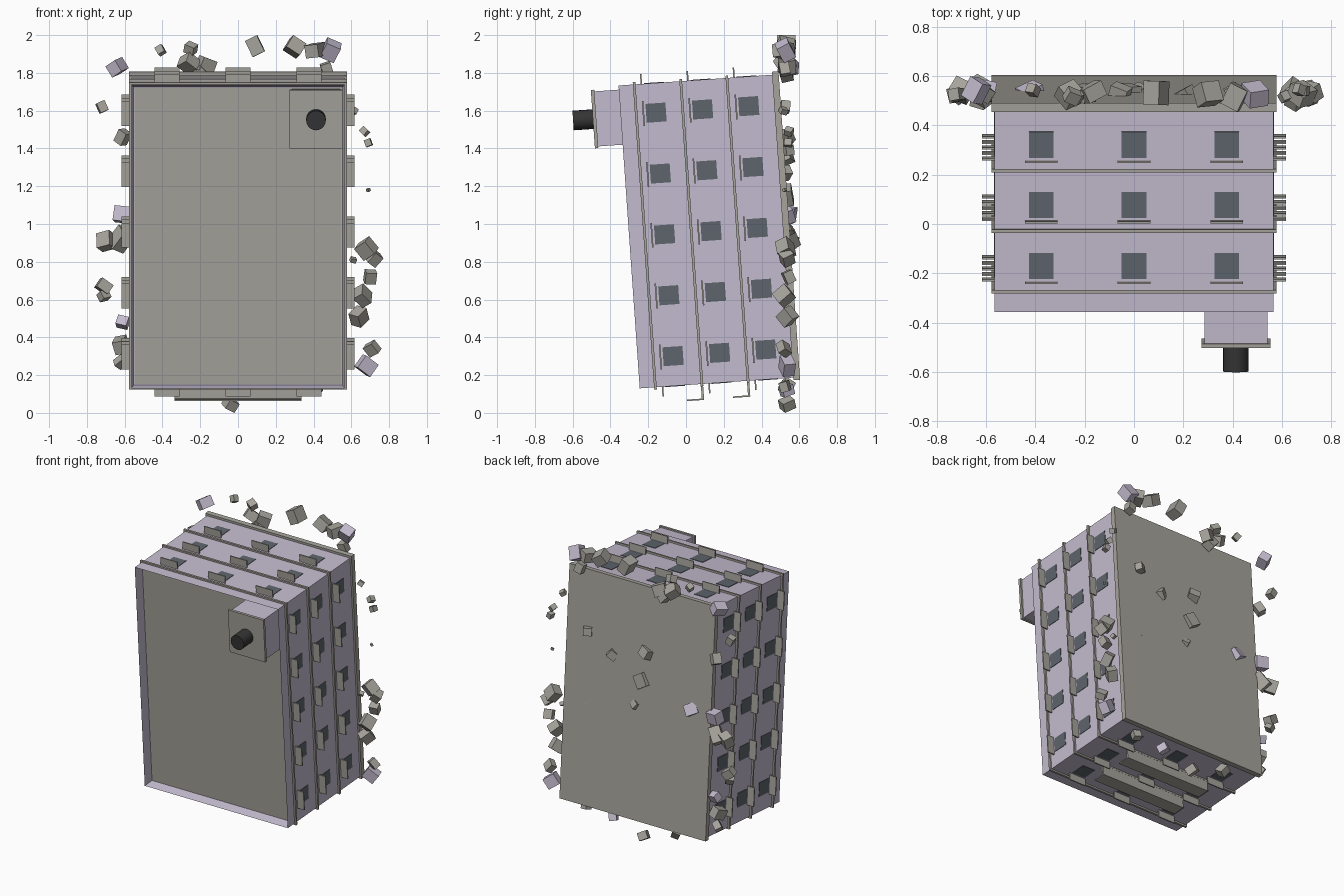
import bpy, bmesh, math, random
from mathutils import Matrix, Vector, Euler

if "Cube" in bpy.data.objects:
    bpy.data.objects.remove(bpy.data.objects["Cube"])

random.seed(4)
# The building lies on its back wall: roof towards -y, base towards +y, tilted 4 degrees
TILT = Matrix.Translation((0, -0.245, 0.13)) @ Matrix.Rotation(math.radians(4), 4, 'X')
W, H, L = 0.565, 1.607, 0.82          # half width, depth of wall, length to base
FLOORS = (0.083, 0.33, 0.575)         # string course positions


def material(name, rgb):
    m = bpy.data.materials.new(name)
    m.diffuse_color = (*rgb, 1)
    m.use_nodes = True
    m.node_tree.nodes["Principled BSDF"].inputs["Base Color"].default_value = m.diffuse_color
    return m


LILAC = material("lilac_wall", (0.55, 0.50, 0.62))
STONE = material("stone", (0.38, 0.37, 0.33))
GLASS = material("glass", (0.11, 0.13, 0.15))
DARK = material("dark_metal", (0.035, 0.035, 0.035))


def finish(name, bm, mat, matrix=TILT):
    bmesh.ops.recalc_face_normals(bm, faces=bm.faces)
    me = bpy.data.meshes.new(name)
    bm.to_mesh(me)
    bm.free()
    me.materials.append(mat)
    ob = bpy.data.objects.new(name, me)
    ob.matrix_world = matrix
    bpy.context.collection.objects.link(ob)
    return ob


def add_box(bm, lo, hi):
    lo, hi = Vector(lo), Vector(hi)
    size = hi - lo
    m = Matrix.Translation((lo + hi) / 2) @ Matrix.Diagonal((*size, 1))
    bmesh.ops.create_cube(bm, size=1, matrix=m)


def boxes(name, mat, items):
    bm = bmesh.new()
    for lo, hi in items:
        add_box(bm, lo, hi)
    return finish(name, bm, mat)


# Main block with a recessed roof inside a thin parapet
bm = bmesh.new()
add_box(bm, (-W, 0, 0), (W, L, H))
roof = min(bm.faces, key=lambda f: f.calc_center_median().y)
bmesh.ops.inset_region(bm, faces=[roof], thickness=0.018)
bmesh.ops.translate(bm, verts=roof.verts, vec=(0, 0.065, 0))
finish("main_block", bm, LILAC)
boxes("roof_deck", STONE, [((-W + 0.018, 0.06, 0.018), (W - 0.018, 0.07, H - 0.018))])

# String courses between floors, and the base slab
boxes("string_courses", STONE,
      [((-W - 0.012, y - 0.007, -0.012), (W + 0.012, y + 0.007, H + 0.012)) for y in FLOORS])
boxes("base_slab", STONE, [((-W - 0.012, L - 0.005, -0.014), (W + 0.012, 0.85, H + 0.016))])

# Windows with a flat canopy above each, on all four walls
panes, canopies = [], []
for f in FLOORS:
    y = f + 0.105
    for z in [0.804 + 0.323 * k for k in range(-2, 3)]:
        for s in (-1, 1):
            def side(a, b, half, y0, y1):
                xs = sorted((s * (W + a), s * (W + b)))
                return ((xs[0], y0, z - half), (xs[1], y1, z + half))
            panes.append(side(-0.01, 0.003, 0.05, y - 0.053, y + 0.053))
            canopies.append(side(-0.01, 0.052, 0.066, y - 0.071, y - 0.063))
    for x in (-0.376, 0, 0.376):
        for z0, s in ((0, -1), (H, 1)):
            def wall(a, b, half, y0, y1):
                zs = sorted((z0 + s * a, z0 + s * b))
                return ((x - half, y0, zs[0]), (x + half, y1, zs[1]))
            panes.append(wall(-0.01, 0.003, 0.05, y - 0.053, y + 0.053))
            canopies.append(wall(-0.01, 0.052, 0.066, y - 0.071, y - 0.063))
boxes("windows", GLASS, panes)
boxes("window_canopies", STONE, canopies)

# Long balconies on the lower wall: floor plate and front rail
balcony = []
for y in FLOORS[1:]:
    balcony += [((-0.337, y - 0.006, -0.085), (0.337, y + 0.006, 0.01)),
                ((-0.337, y - 0.085, -0.085), (0.337, y + 0.006, -0.077))]
boxes("balconies", STONE, balcony)

# Roof hut with cap and flue
CX, CZ = 0.413, 1.439
boxes("roof_hut", LILAC, [((CX - 0.128, -0.13, CZ - 0.146), (CX + 0.128, 0.065, CZ + 0.146))])
boxes("roof_hut_cap", STONE, [((CX - 0.14, -0.148, CZ - 0.155), (CX + 0.14, -0.13, CZ + 0.155))])
bm = bmesh.new()
bmesh.ops.create_cone(bm, cap_ends=True, segments=20, radius1=0.052, radius2=0.052, depth=0.11,
                      matrix=Matrix.Translation((CX, -0.198, CZ)) @ Matrix.Rotation(math.pi / 2, 4, 'X'))
flue = finish("flue", bm, DARK)
bpy.context.view_layer.objects.active = flue
flue.select_set(True)
bpy.ops.object.shade_smooth_by_angle()

# Rubble chunks scattered in the plane of the broken base: x, z, size
STONE_CHUNKS = [
    (-.41, 1.92, .05), (-.25, 1.93, .06), (-.26, 1.85, .08), (-.17, 1.84, .08), (.09, 2, .09),
    (.30, 1.95, .08), (.41, 1.92, .09), (.47, 1.82, .06), (-.72, 1.62, .055), (-.61, 1.46, .07),
    (-.70, .91, .085), (-.62, .92, .1), (-.71, .67, .07), (-.71, .62, .06), (-.62, .36, .08),
    (-.62, .27, .06), (.67, 1.49, .04), (.69, 1.43, .045), (.69, 1.18, .02), (.68, .87, .075),
    (.61, .81, .03), (.72, .82, .065), (.70, .72, .06), (.66, .62, .08), (.64, .51, .08),
    (.71, .34, .06), (-.04, 0, .065), (.61, 1.6, .04), (.40, 1.39, .06), (.21, 1.27, .06),
    (-.06, 1.35, .08), (-.03, 1.15, .09), (.41, .9, .05), (.02, .97, .05), (-.2, 1.8, .07),
    (-.3, .14, .06), (.42, .14, .05)]
LILAC_CHUNKS = [(.49, 1.92, .09), (-.64, 1.83, .085), (-.61, 1.05, .09), (-.61, .48, .07),
                (-.42, 1.05, .08), (.68, .25, .08), (.2, .12, .06)]


def rubble(name, mat, chunks):
    bm = bmesh.new()
    for x, z, s in chunks:
        rot = Euler([random.uniform(-0.7, 0.7) for _ in range(3)]).to_matrix().to_4x4()
        scale = Matrix.Diagonal((*[s * random.uniform(0.75, 1.1) for _ in range(3)], 1))
        m = rot @ scale
        half = sum(abs(m[2][i]) for i in range(3)) / 2
        z = min(max(z, half), 2 - half)
        pos = Matrix.Translation((x, 0.53 + random.uniform(-0.015, 0.015), z))
        bmesh.ops.create_cube(bm, size=1, matrix=pos @ m)
    finish(name, bm, mat, Matrix.Identity(4))


rubble("stone_rubble", STONE, STONE_CHUNKS)
rubble("wall_rubble", LILAC, LILAC_CHUNKS)
